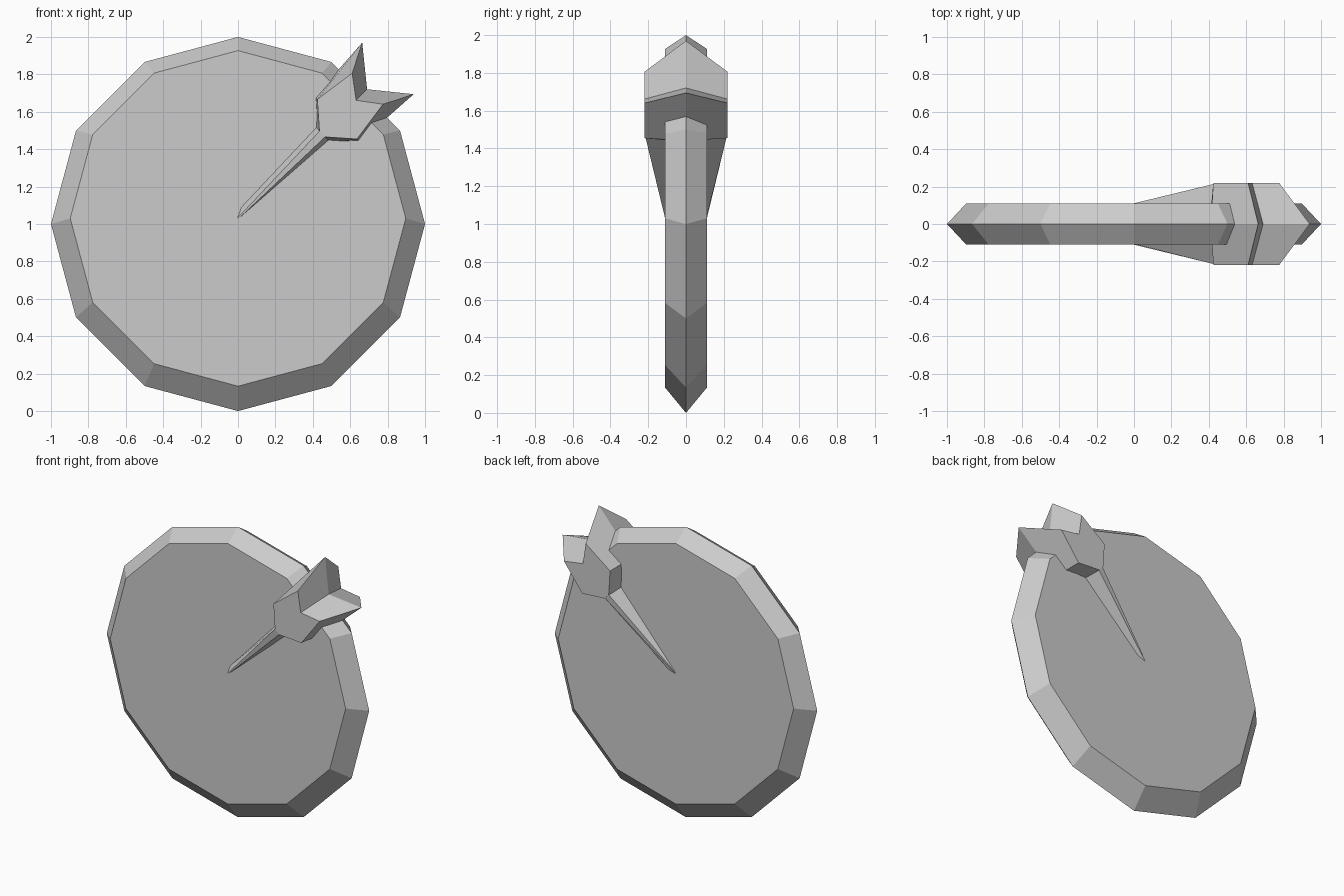
import bpy, bmesh
from math import sin, cos, pi, sqrt

if "Cube" in bpy.data.objects:
    bpy.data.objects.remove(bpy.data.objects["Cube"])


def loft(name, rings, place=lambda p: p):
    """Skin matching rings of points and cap both ends."""
    bm = bmesh.new()
    loops = [[bm.verts.new(place(p)) for p in ring] for ring in rings]
    n = len(loops[0])
    for a, b in zip(loops, loops[1:]):
        for i in range(n):
            j = (i + 1) % n
            bm.faces.new((a[i], a[j], b[j], b[i]))
    bm.faces.new(loops[0])
    bm.faces.new(loops[-1])
    bmesh.ops.recalc_face_normals(bm, faces=bm.faces)
    mesh = bpy.data.meshes.new(name)
    bm.to_mesh(mesh)
    bm.free()
    obj = bpy.data.objects.new(name, mesh)
    bpy.context.collection.objects.link(obj)
    return obj


def circle(r, y, z):
    return [(r * cos(i * pi / 6), y, z + r * sin(i * pi / 6)) for i in range(12)]


def dart_space(p):
    """u runs along the 45 degree dart axis, v across it, y is depth."""
    u, v, y = p
    return ((u - v) / sqrt(2), y, 1.03 + (u + v) / sqrt(2))


def outline(half, notch, y):
    """Mirror half of the flight outline across the dart axis."""
    left = [(u, v, y) for u, v in half]
    right = [(u, -v, y) for u, v in reversed(half)]
    return left + [(notch, 0, y)] + right


# Twelve-sided board with a ridged rim
loft("board", [circle(0.897, -0.11, 1.03), circle(1.0, 0, 1.0),
               circle(0.897, 0.11, 1.03)])

# Forked flight, widest in the middle plane
face = [(0.638, 0.022), (0.75, 0.15), (0.98, 0.117)]
middle = [(0.63, 0.06), (0.75, 0.17), (1.134, 0.195)]
loft("dart_flight", [outline(face, 0.893, -0.22), outline(middle, 0.976, 0),
                     outline(face, 0.893, 0.22)], dart_space)


# Tapered shaft sunk into the board
def section(u, top, side, y):
    return [(u, top, y), (u, side, 0.1), (u, side, -0.1),
            (u, top, -y), (u, -top, -y), (u, -side, -0.1),
            (u, -side, 0.1), (u, -top, y)]


loft("dart_shaft", [section(0.0, 0.003, 0.03, 0.11),
                    section(0.66, 0.022, 0.05, 0.22)], dart_space)
